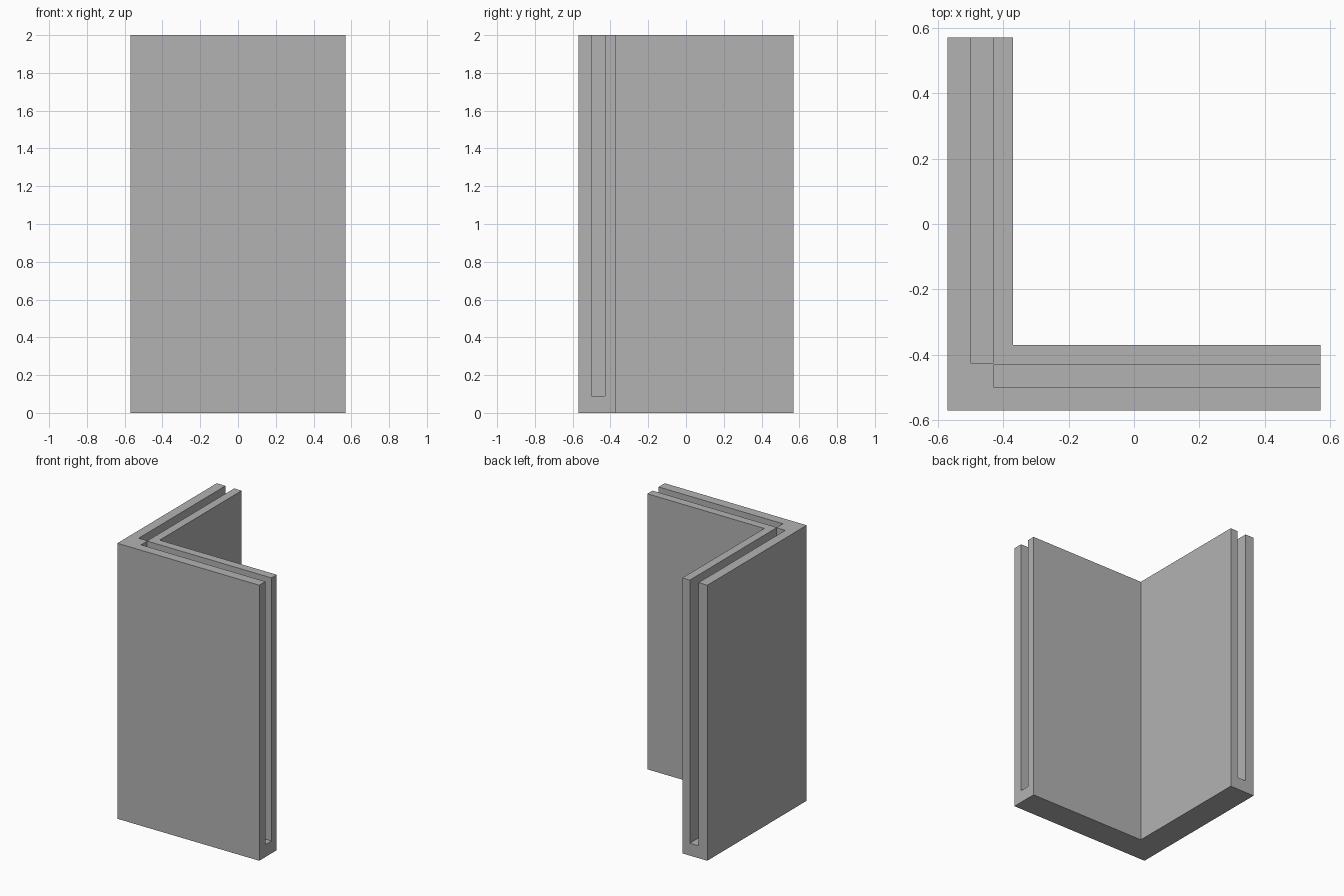
import bpy
import bmesh

default = bpy.data.objects.get("Cube")
if default:
    bpy.data.objects.remove(default, do_unlink=True)

HALF = 0.57       # half the outer width
INNER = -0.37     # inside face of both walls
SLOT = (-0.50, -0.43)
FLOOR = 0.09      # bottom of the slots
HEIGHT = 2.0

grey = bpy.data.materials.new("plain grey")
grey.use_nodes = True
colour = (0.45, 0.45, 0.45, 1)
grey.diffuse_color = colour
grey.node_tree.nodes["Principled BSDF"].inputs["Base Color"].default_value = colour


def prism(name, outline, bottom, top):
    """Extrude a counter-clockwise outline straight up."""
    bm = bmesh.new()
    base = bm.faces.new([bm.verts.new((x, y, bottom)) for x, y in outline])
    moved = bmesh.ops.extrude_face_region(bm, geom=[base])["geom"]
    verts = [v for v in moved if isinstance(v, bmesh.types.BMVert)]
    bmesh.ops.translate(bm, verts=verts, vec=(0, 0, top - bottom))
    bmesh.ops.recalc_face_normals(bm, faces=bm.faces)
    mesh = bpy.data.meshes.new(name)
    bm.to_mesh(mesh)
    bm.free()
    mesh.materials.append(grey)
    obj = bpy.data.objects.new(name, mesh)
    bpy.context.collection.objects.link(obj)
    return obj


def rectangle(x0, x1, y0, y1):
    return [(x0, y0), (x1, y0), (x1, y1), (x0, y1)]


# L-shaped corner post
post = prism("corner_post", [(-HALF, -HALF), (HALF, -HALF), (HALF, INNER),
                             (INNER, INNER), (INNER, HALF), (-HALF, HALF)], 0, HEIGHT)

# One panel slot per wall, open at the top and at the outer end
slots = {
    "side_slot": rectangle(*SLOT, -0.425, HALF + 0.1),
    "front_slot": rectangle(-0.428, HALF + 0.1, *SLOT),
}
for name, outline in slots.items():
    cutter = prism(name + "_cutter", outline, FLOOR, HEIGHT + 0.1)
    cutter.hide_render = True
    cutter.hide_set(True)
    cut = post.modifiers.new(name, 'BOOLEAN')
    cut.operation = 'DIFFERENCE'
    cut.solver = 'EXACT'
    cut.object = cutter

# Bake the cuts and drop the cutters
bpy.context.view_layer.objects.active = post
post.select_set(True)
for modifier in list(post.modifiers):
    cutter = modifier.object
    bpy.ops.object.modifier_apply(modifier=modifier.name)
    bpy.data.objects.remove(cutter, do_unlink=True)
